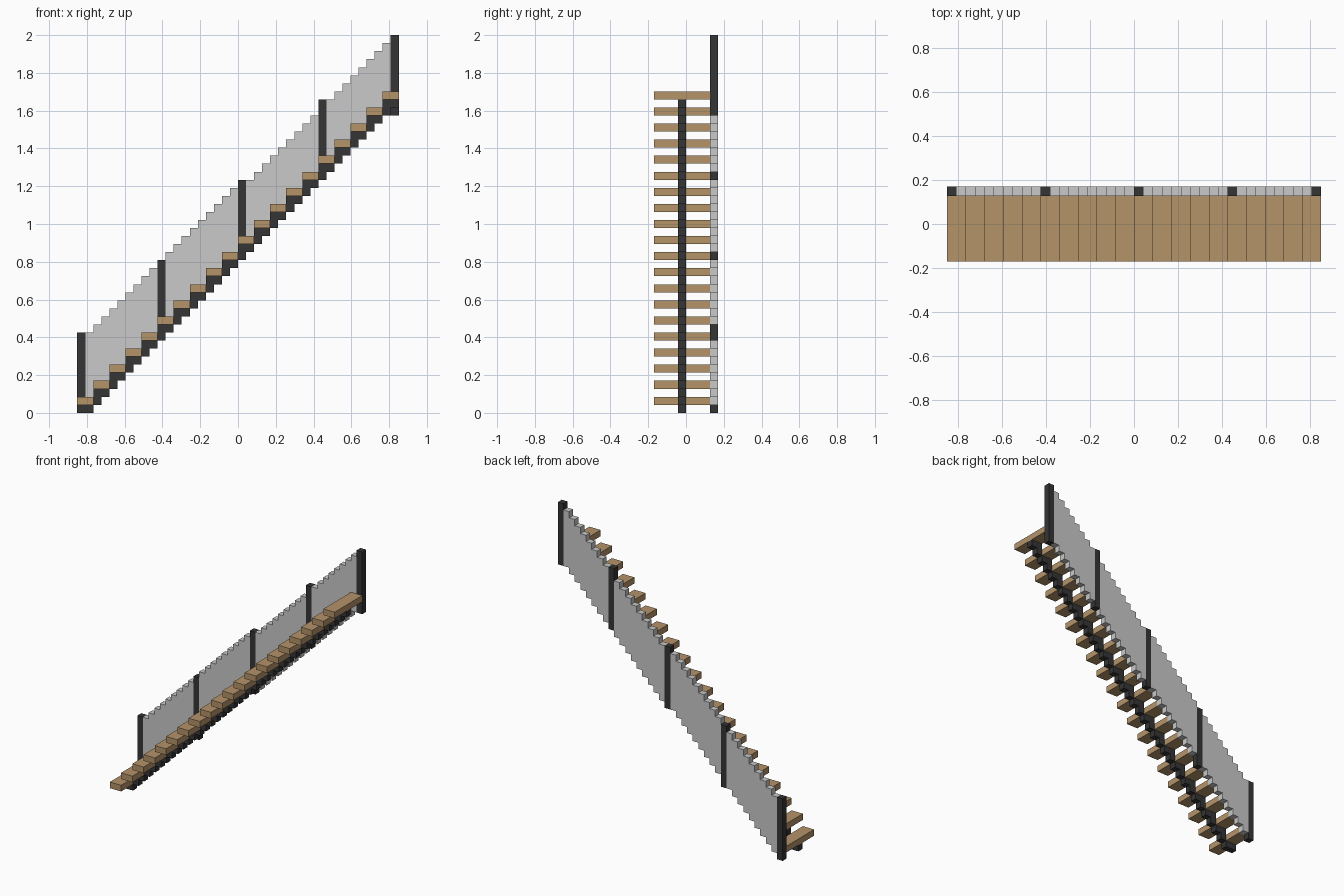
import bpy, bmesh

if "Cube" in bpy.data.objects:
    bpy.data.objects.remove(bpy.data.objects["Cube"])

U = 2 / 47            # one block
X0, Y0 = -20 * U, -4 * U


def material(name, rgb):
    m = bpy.data.materials.new(name)
    m.diffuse_color = (*rgb, 1)
    m.use_nodes = True
    m.node_tree.nodes["Principled BSDF"].inputs["Base Color"].default_value = m.diffuse_color
    return m


WOOD = material("tan wood", (0.456, 0.292, 0.141))
METAL = material("dark metal", (0.035, 0.035, 0.036))
GLASS = material("pale grey panel", (0.58, 0.59, 0.58))


def prism(name, outlines, y0, y1, mat):
    """Extrude closed x-z outlines (in blocks) from y0 to y1."""
    bm = bmesh.new()
    for pts in outlines:
        vs = [bm.verts.new((X0 + x * U, Y0 + y0 * U, z * U)) for x, z in pts]
        face = bm.faces.new(vs)
        ext = bmesh.ops.extrude_face_region(bm, geom=[face])
        moved = [g for g in ext["geom"] if isinstance(g, bmesh.types.BMVert)]
        bmesh.ops.translate(bm, verts=moved, vec=(0, (y1 - y0) * U, 0))
    bmesh.ops.recalc_face_normals(bm, faces=bm.faces)
    mesh = bpy.data.meshes.new(name)
    bm.to_mesh(mesh)
    bm.free()
    mesh.materials.append(mat)
    ob = bpy.data.objects.new(name, mesh)
    bpy.context.collection.objects.link(ob)


def rect(x0, z0, x1, z1):
    return [(x0, z0), (x1, z0), (x1, z1), (x0, z1)]


# Treads
for i in range(20):
    prism(f"tread_{i + 1}", [rect(2 * i, 2 * i + 1, 2 * i + 2, 2 * i + 2)], 0, 7, WOOD)

# Central stringer: an L-shaped bracket beneath every tread
brackets = [rect(0, 0, 2, 1)]
for i in range(1, 20):
    a = 2 * i
    brackets.append([(a, a - 1), (a + 1, a - 1), (a + 1, a),
                     (a + 2, a), (a + 2, a + 1), (a, a + 1)])
prism("stringer", brackets, 3, 4, METAL)

# Railing posts: (column, bottom)
posts = [(0, 0), (10, 9), (20, 19), (30, 29), (39, 37)]
for n, (c, z) in enumerate(posts):
    prism(f"railing_post_{n + 1}", [rect(c, z, c + 1, z + 10)], 7, 8, METAL)

# Stepped railing panels between the posts: (first column, end column, bottom)
for n, (a, b, z) in enumerate([(1, 10, 1), (11, 20, 11), (21, 30, 20), (31, 39, 30)]):
    low, high = [], []
    for k in range(b - a):
        low += [(a + k, z + k), (a + k + 1, z + k)]
        high += [(a + k, z + k + 9), (a + k + 1, z + k + 9)]
    prism(f"railing_panel_{n + 1}", [low + high[::-1]], 7, 8, GLASS)
